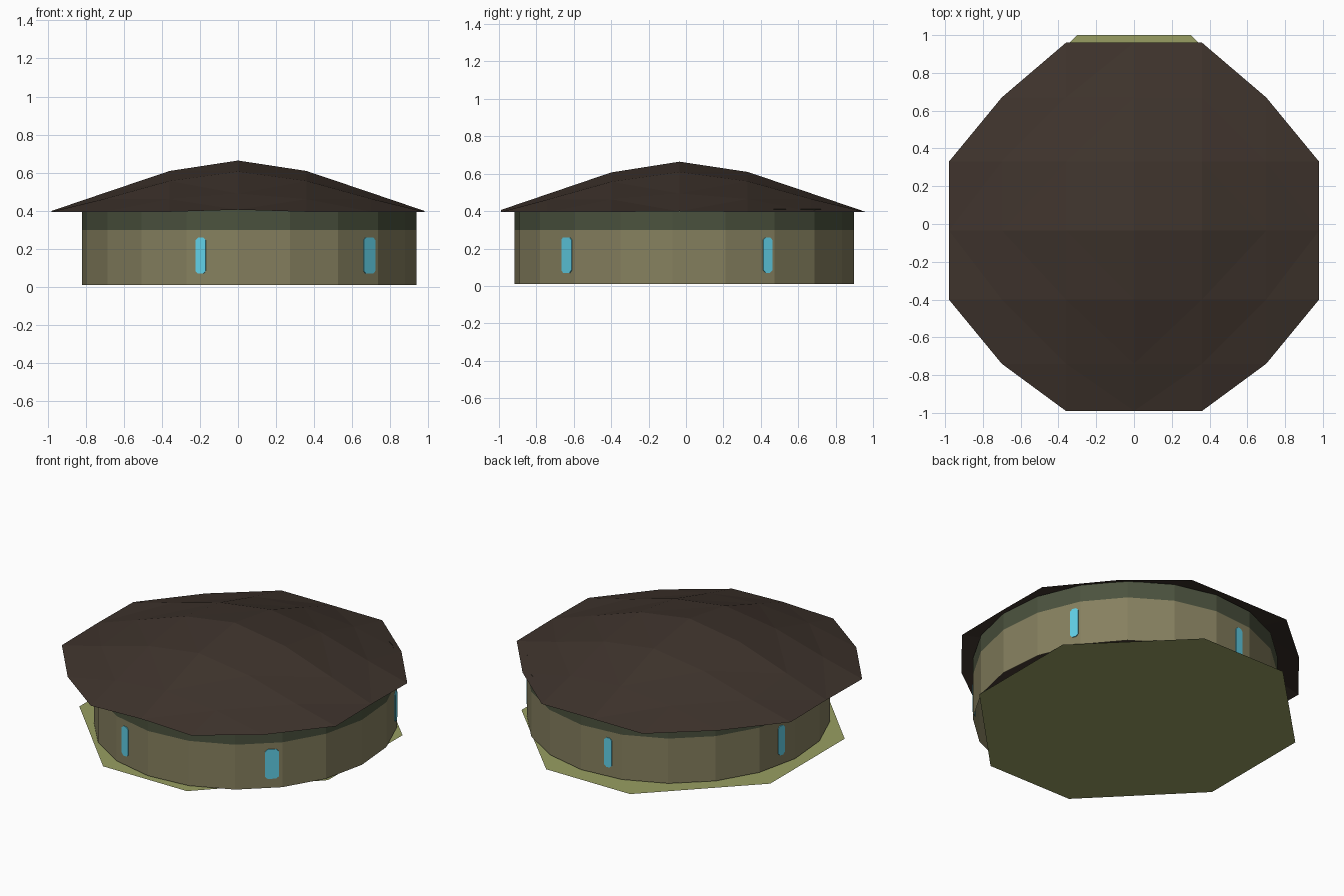
import bpy
import math
from mathutils import Vector

cube = bpy.data.objects.get("Cube")
if cube:
    bpy.data.objects.remove(cube, do_unlink=True)


def linear(c):
    c /= 255
    return c / 12.92 if c < 0.04045 else ((c + 0.055) / 1.055) ** 2.4


def material(name, *rgb):
    mat = bpy.data.materials.new(name)
    color = (*[linear(c) for c in rgb], 1)
    mat.use_nodes = True
    mat.diffuse_color = color
    bsdf = next(n for n in mat.node_tree.nodes if n.type == 'BSDF_PRINCIPLED')
    bsdf.inputs["Base Color"].default_value = color
    bsdf.inputs["Roughness"].default_value = 0.9
    return mat


def add_mesh(name, verts, faces, *mats):
    mesh = bpy.data.meshes.new(name)
    mesh.from_pydata(verts, [], faces)
    for mat in mats:
        mesh.materials.append(mat)
    mesh.update()
    obj = bpy.data.objects.new(name, mesh)
    bpy.context.collection.objects.link(obj)
    return obj


roof_brown = material("dark brown roof", 62, 51, 44)
wall_beige = material("beige wall", 134, 128, 95)
band_green = material("grey green band", 75, 82, 62)
window_blue = material("light blue window", 100, 214, 238)
grass_green = material("olive ground", 152, 158, 98)

# Ground: flat octagonal sheet
ground = [(-.3, -.95), (.3, -.95), (.89, -.35), (.89, .41),
          (.3, 1), (-.3, 1), (-.89, .41), (-.89, -.35)]
add_mesh("ground", [(x, y, 0.004) for x, y in ground], [range(8)], grass_green)

# Wall: faceted ring with a darker band under the eaves
SIDES = 20
STEP = 360 / SIDES
START = -4


def wall_point(degrees, z=0.0):
    t = math.radians(degrees)
    return Vector((0.06 + 0.88 * math.sin(t), -0.01 - 0.91 * math.cos(t), z))


levels = [0.01, 0.30, 0.41]
verts = [wall_point(START + STEP * k, z) for z in levels for k in range(SIDES)]
faces = []
for ring in range(len(levels) - 1):
    for k in range(SIDES):
        a, b = ring * SIDES + k, ring * SIDES + (k + 1) % SIDES
        faces.append((a, b, b + SIDES, a + SIDES))
wall = add_mesh("wall", verts, faces, wall_beige, band_green)
for poly in wall.data.polygons:
    poly.material_index = 1 if poly.center.z > levels[1] else 0


# Windows: thin plates with clipped corners lying on the wall facets
def add_window(number, degrees, width):
    k, part = divmod(degrees - START, STEP)
    p, q = wall_point(START + STEP * k), wall_point(START + STEP * (k + 1))
    along = (q - p).normalized()
    out = Vector((along.y, -along.x, 0))
    center = p.lerp(q, part / STEP) + Vector((0, 0, 0.165))
    w, h, cut = width / 2, 0.095, 0.014
    outline = [(-w + cut, -h), (w - cut, -h), (w, cut - h), (w, h - cut),
               (w - cut, h), (cut - w, h), (-w, h - cut), (-w, cut - h)]
    n = len(outline)
    pts = [center + along * u + Vector((0, 0, v)) + out * depth
           for depth in (-0.003, 0.005) for u, v in outline]
    sides = [(i, (i + 1) % n, (i + 1) % n + n, i + n) for i in range(n)]
    add_mesh(f"window_{number}", pts,
             [range(n, 2 * n), range(n - 1, -1, -1)] + sides, window_blue)


for number, (degrees, width) in enumerate(
        [(-17, .055), (46, .08), (119.5, .052), (188, .05), (259, .05)], 1):
    add_window(number, degrees, width)

# Roof: shallow dome on a square lattice with its corners cut off
xs = [-.98, -.7, -.36, 0, .36, .7, .98]
ys = [-.99, -.74, -.4, -.035, .33, .67, .96]


def roof_height(x, y):
    r = math.hypot(x, y + 0.03)
    return max(0.395, min(0.665 - 0.155 * r, 0.61 - 0.34 * (r - 0.36)))


index, verts, faces = {}, [], []
for i, x in enumerate(xs):
    for j, y in enumerate(ys):
        if abs(i - 3) + abs(j - 3) < 5:
            index[i, j] = len(verts)
            verts.append((x, y, roof_height(x, y)))
for i in range(6):
    for j in range(6):
        cell = [(i, j), (i + 1, j), (i + 1, j + 1), (i, j + 1)]
        face = [index[c] for c in cell if c in index]
        if len(face) == 4:
            # split each quad along the diagonal that faces the apex
            s = 1 if (i < 3) == (j < 3) else 0
            f = face[s:] + face[:s]
            faces += [(f[0], f[1], f[2]), (f[0], f[2], f[3])]
        elif len(face) == 3:
            faces.append(face)
add_mesh("roof", verts, faces, roof_brown)
